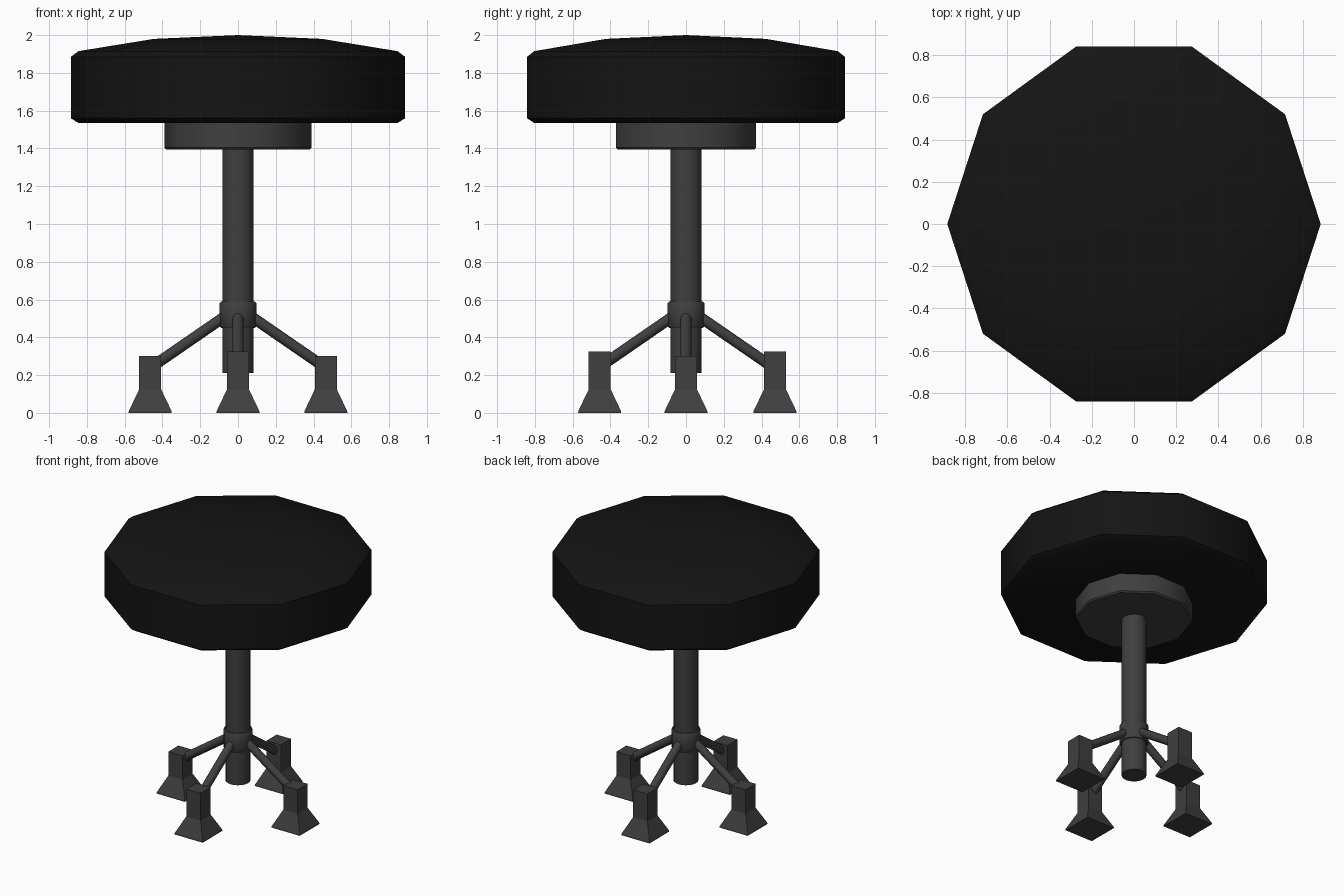
import bpy, bmesh, math
from mathutils import Vector

if "Cube" in bpy.data.objects:
    bpy.data.objects.remove(bpy.data.objects["Cube"])


def material(name, v):
    m = bpy.data.materials.new(name)
    m.diffuse_color = (v, v, v, 1)
    m.use_nodes = True
    m.node_tree.nodes["Principled BSDF"].inputs["Base Color"].default_value = m.diffuse_color
    return m


BLACK = material("black_vinyl", 0.007)
METAL = material("dark_metal", 0.05)


def loft(name, rings, mat, tip=None, angle=40):
    """Skin a stack of equal-count rings, close both ends (tip = fan point)."""
    bm = bmesh.new()
    loops = [[bm.verts.new(p) for p in r] for r in rings]
    n = len(loops[0])
    for a, b in zip(loops, loops[1:]):
        for i in range(n):
            j = (i + 1) % n
            bm.faces.new((a[i], a[j], b[j], b[i]))
    bm.faces.new(loops[0][::-1])
    if tip:
        t = bm.verts.new(tip)
        for i in range(n):
            bm.faces.new((loops[-1][i], loops[-1][(i + 1) % n], t))
    else:
        bm.faces.new(loops[-1])
    bmesh.ops.recalc_face_normals(bm, faces=bm.faces)
    me = bpy.data.meshes.new(name)
    bm.to_mesh(me)
    bm.free()
    me.materials.append(mat)
    ob = bpy.data.objects.new(name, me)
    bpy.context.collection.objects.link(ob)
    if angle:
        bpy.ops.object.select_all(action='DESELECT')
        ob.select_set(True)
        bpy.context.view_layer.objects.active = ob
        bpy.ops.object.shade_smooth_by_angle(angle=math.radians(angle))
    return ob


def ring(r, z, n):
    return [(r * math.cos(2 * math.pi * i / n), r * math.sin(2 * math.pi * i / n), z) for i in range(n)]


def turned(name, profile, n, mat, tip=None):
    return loft(name, [ring(r, z, n) for r, z in profile], mat, tip)


# Ten-sided padded seat with domed top, and the plate under it
turned("seat", [(0.845, 1.535), (0.885, 1.56), (0.885, 1.885), (0.845, 1.915), (0.445, 1.98)],
       10, BLACK, tip=(0, 0, 2.0))
turned("seat_plate", [(0.38, 1.395), (0.39, 1.405), (0.39, 1.545)], 10, METAL)

# Centre post and leg collar
turned("post", [(0.083, 0.21), (0.083, 1.41)], 20, METAL)
turned("collar", [(0.09, 0.45), (0.097, 0.46), (0.097, 0.58), (0.09, 0.59)], 20, METAL)


def rod(name, a, b, r, n=12):
    a, b = Vector(a), Vector(b)
    q = (b - a).to_track_quat('Z', 'Y')
    loft(name, [[p + q @ Vector(c) for c in ring(r, 0, n)] for p in (a, b)], METAL)


def square(x, y, h, z):
    return [(x - h, y - h, z), (x + h, y - h, z), (x + h, y + h, z), (x - h, y + h, z)]


# Four splayed legs ending in flared square feet
for side, dx, dy, dist, top in (("right", 1, 0, 0.465, 0.30), ("left", -1, 0, 0.465, 0.30),
                                ("back", 0, 1, 0.471, 0.325), ("front", 0, -1, 0.457, 0.325)):
    rod(side + "_leg", (0.07 * dx, 0.07 * dy, 0.51), (0.43 * dx, 0.43 * dy, 0.262), 0.029)
    x, y = dist * dx, dist * dy
    loft(side + "_foot", [square(x, y, 0.114, 0.0), square(x, y, 0.113, 0.01),
                          square(x, y, 0.058, 0.125), square(x, y, 0.058, top)], METAL, angle=None)
